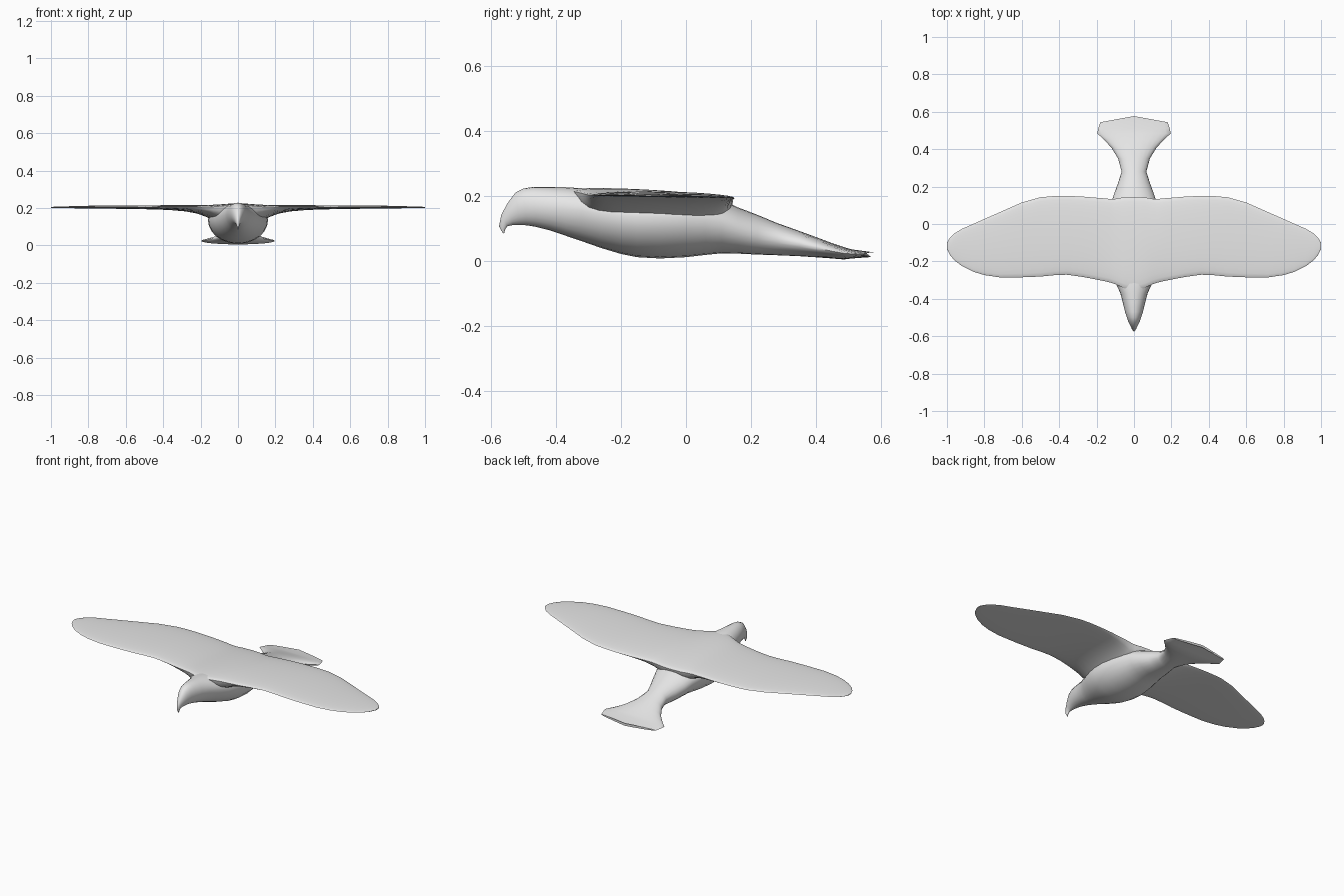
import bpy, bmesh, math

grey = bpy.data.materials.new("plumage grey")
grey.diffuse_color = (0.8, 0.8, 0.8, 1)


def loft(name, rings, cap_start=True, cap_end=True):
    """Skin a list of equal-length closed rings."""
    bm = bmesh.new()
    loops = [[bm.verts.new(p) for p in ring] for ring in rings]
    n = len(loops[0])
    for a, b in zip(loops, loops[1:]):
        for i in range(n):
            j = (i + 1) % n
            bm.faces.new((a[i], a[j], b[j], b[i]))
    if cap_start:
        bm.faces.new(loops[0])
    if cap_end:
        bm.faces.new(loops[-1])
    bmesh.ops.recalc_face_normals(bm, faces=bm.faces)
    mesh = bpy.data.meshes.new(name)
    bm.to_mesh(mesh)
    bm.free()
    mesh.materials.append(grey)
    ob = bpy.data.objects.new(name, mesh)
    bpy.context.collection.objects.link(ob)
    bpy.ops.object.select_all(action='DESELECT')
    ob.select_set(True)
    bpy.context.view_layer.objects.active = ob
    bpy.ops.object.shade_smooth_by_angle(angle=math.radians(45))
    return ob


def body_ring(yt, zt, yb, zb, w, h, chevron=0.0, n=24):
    """Ring from a top point to a bottom point, widest at height fraction h."""
    ring = []
    for i in range(n):
        a = 2 * math.pi * i / n
        s, c = math.sin(a), math.cos(a)
        f = h + s * ((1 - h) if s > 0 else h)
        y = yb + (yt - yb) * f + chevron * (1 - abs(c))
        ring.append((w * c, y, zb + (zt - zb) * f))
    return ring


# Hooked beak and head: top y, top z, bottom y, bottom z, half width, widest height
head = [
    (-.563, .086, -.559, .085, .002, .5),
    (-.575, .107, -.556, .097, .006, .5),
    (-.568, .142, -.549, .107, .012, .5),
    (-.550, .176, -.532, .111, .021, .5),
    (-.525, .210, -.510, .111, .032, .5),
    (-.500, .223, -.490, .110, .040, .5),
    (-.470, .228, -.460, .105, .049, .5),
]
# Torso and tail: y, top z, bottom z, half width, widest height
torso = [
    (-.42, .228, .095, .060, .52),
    (-.37, .227, .078, .073, .55),
    (-.32, .224, .061, .096, .58),
    (-.26, .215, .040, .125, .60),
    (-.20, .212, .022, .147, .62),
    (-.15, .210, .012, .157, .63),
    (-.08, .208, .008, .161, .64),
    (.00, .204, .012, .151, .63),
    (.06, .199, .019, .136, .60),
    (.11, .188, .024, .122, .57),
    (.16, .165, .023, .107, .53),
    (.22, .142, .020, .085, .50),
    (.28, .117, .018, .066, .50),
    (.35, .092, .015, .085, .48),
    (.41, .070, .011, .122, .47),
    (.45, .055, .008, .160, .47),
    (.485, .043, .005, .197, .50),
    (.51, .036, .008, .191, .50),
]
rings = [body_ring(*r) for r in head]
rings += [body_ring(y, zt, y, zb, w, h) for y, zt, zb, w, h in torso]
rings.append(body_ring(.544, .027, .544, .013, .180, .5, chevron=.033))
loft("body", rings)


def wing_ring(x, lead, trail, z_lead, z_trail, up, down, n=28):
    """Airfoil section in the y-z plane at span position x."""
    ring = []
    for i in range(n):
        a = 2 * math.pi * i / n
        s, c = math.sin(a), math.cos(a)
        f = (1 + c) / 2
        z = z_lead + (z_trail - z_lead) * f
        z += up * s if s > 0 else -down * abs(s) ** .8
        ring.append((x, lead + (trail - lead) * f, z))
    return ring


# Wing: span x, leading y, trailing y, leading z, trailing z, thickness above, below
wing = [
    (.00, -.360, .145, .216, .186, .018, .090),
    (.06, -.340, .142, .213, .186, .018, .090),
    (.10, -.322, .135, .209, .186, .018, .085),
    (.13, -.312, .134, .206, .188, .018, .065),
    (.17, -.303, .138, .204, .190, .017, .044),
    (.22, -.293, .142, .203, .191, .017, .026),
    (.28, -.282, .147, .203, .192, .016, .015),
    (.36, -.271, .150, .203, .193, .016, .008),
    (.43, -.274, .149, .203, .194, .015, .005),
    (.50, -.281, .143, .203, .195, .014, .004),
    (.60, -.285, .115, .203, .197, .013, .004),
    (.72, -.285, .062, .203, .199, .011, .004),
    (.80, -.273, .027, .203, .200, .010, .004),
    (.86, -.255, .000, .203, .201, .008, .004),
    (.92, -.225, -.026, .203, .202, .006, .003),
    (.96, -.194, -.050, .203, .202, .005, .003),
    (.985, -.164, -.075, .203, .202, .004, .003),
    (1.0, -.132, -.100, .203, .202, .002, .002),
]
wings = loft("wings", [wing_ring(*w) for w in wing], cap_start=False)
mirror = wings.modifiers.new("mirror", 'MIRROR')
mirror.use_axis = (True, False, False)
mirror.use_clip = True
